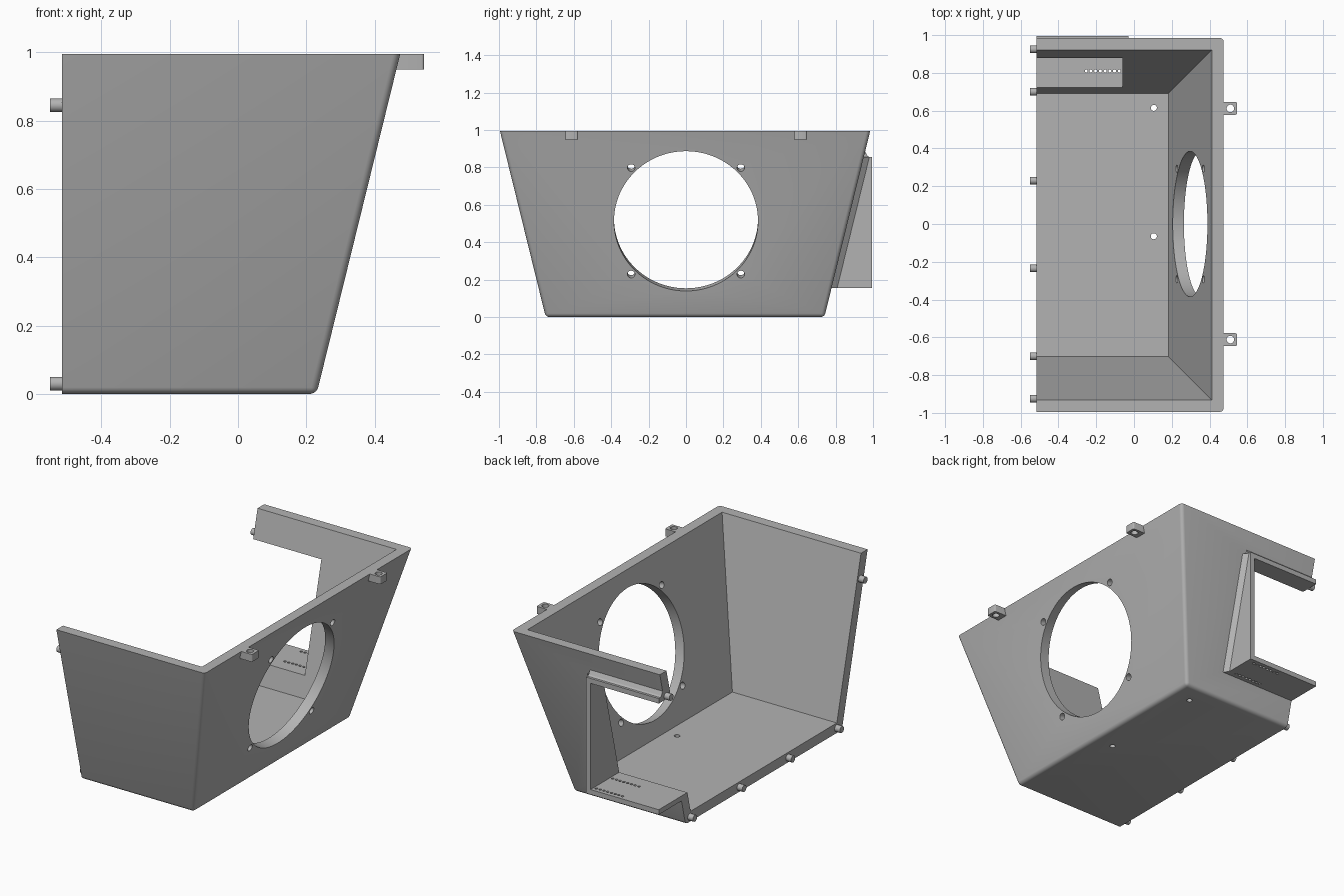
import bpy, bmesh
from math import atan, cos, sin, pi, radians
from mathutils import Vector, Matrix

if "Cube" in bpy.data.objects:
    bpy.data.objects.remove(bpy.data.objects["Cube"])

TOP, SLOPE, END = 0.995, 0.246, -0.515
MID = -0.005          # middle of the box along y

grey = bpy.data.materials.new("plain grey")
grey.use_nodes = True
grey.diffuse_color = (0.45, 0.45, 0.45, 1)
grey.node_tree.nodes["Principled BSDF"].inputs["Base Color"].default_value = (0.45, 0.45, 0.45, 1)


def finish(name, bm):
    bmesh.ops.recalc_face_normals(bm, faces=bm.faces)
    mesh = bpy.data.meshes.new(name)
    bm.to_mesh(mesh)
    bm.free()
    mesh.materials.append(grey)
    obj = bpy.data.objects.new(name, mesh)
    bpy.context.collection.objects.link(obj)
    return obj


def loft(loop_a, loop_b):
    """Closed solid between two loops of equal length."""
    bm = bmesh.new()
    a = [bm.verts.new(p) for p in loop_a]
    b = [bm.verts.new(p) for p in loop_b]
    bm.faces.new(a)
    bm.faces.new(b)
    for i in range(len(a)):
        j = (i + 1) % len(a)
        bm.faces.new((a[i], a[j], b[j], b[i]))
    return bm


def rect(x0, x1, y0, y1, z):
    return [(x0, y0, z), (x1, y0, z), (x1, y1, z), (x0, y1, z)]


def box(x0, x1, y0, y1, z0, z1):
    return loft(rect(x0, x1, y0, y1, z0), rect(x0, x1, y0, y1, z1))


def cylinder(bm, centre, axis, radius, depth, sides=24):
    turn = Vector(axis).to_track_quat('Z', 'Y').to_matrix().to_4x4()
    bmesh.ops.create_cone(bm, cap_ends=True, segments=sides, radius1=radius, radius2=radius,
                          depth=depth, matrix=Matrix.Translation(centre) @ turn)


def activate(obj):
    bpy.ops.object.select_all(action='DESELECT')
    obj.select_set(True)
    bpy.context.view_layer.objects.active = obj


def combine(target, bm, operation):
    tool = finish("tool", bm)
    tool.hide_render = True
    mod = target.modifiers.new("cut", 'BOOLEAN')
    mod.operation, mod.solver, mod.object = operation, 'EXACT', tool
    activate(target)
    bpy.ops.object.modifier_apply(modifier=mod.name)
    bpy.data.objects.remove(tool)


def smooth(obj):
    activate(obj)
    bpy.ops.object.shade_smooth_by_angle(angle=radians(32))


def section(z, inset, x0):
    """Cross-section of the flared tub at height z."""
    half = 0.745 + SLOPE * z - inset
    return rect(x0, 0.23 + SLOPE * z - inset, MID - half, MID + half, z)


def back_wall(z):
    return MID + 0.745 + SLOPE * z


# Flared tub, with rounded corners and bottom edges
bm = loft(section(0, 0, END), section(TOP, 0, END))
edges = [e for e in bm.edges
         if not all(v.co.x < END + 0.01 for v in e.verts)
         and not all(v.co.z > TOP - 0.01 for v in e.verts)]
bmesh.ops.bevel(bm, geom=edges, offset=0.02, segments=5, profile=0.5, affect='EDGES')
shell = finish("enclosure_shell", bm)

# Connector recess frame on the back, with fillets where it meets the wall
SIDE, LOW, HIGH = -0.03, 0.155, 0.855
combine(shell, box(END, SIDE, 0.72, 0.995, LOW, HIGH), 'UNION')
R = 0.03
arc = [(R * (1 - sin(t)), R * (1 - cos(t))) for t in (pi / 2 * i / 5 for i in range(6))]


def side_fillet(z):
    y = back_wall(z)
    return [(SIDE - 0.01, y - 0.01, z), (SIDE - 0.01, y + R, z)] + \
           [(SIDE + u, y + v, z) for u, v in arc] + [(SIDE + R, y - 0.01, z)]


def top_fillet(x):
    y = back_wall(HIGH)
    return [(x, y - 0.01, HIGH - 0.01), (x, y + R, HIGH - 0.01)] + \
           [(x, y + v + SLOPE * u, HIGH + u) for u, v in arc] + [(x, y - 0.01, HIGH + R)]


combine(shell, loft(side_fillet(LOW), side_fillet(HIGH)), 'UNION')
combine(shell, loft(top_fillet(END), top_fillet(SIDE)), 'UNION')

# Hollow interior and recess opening
combine(shell, loft(section(0.06, 0.063, -0.7), section(1.1, 0.063, -0.7)), 'DIFFERENCE')
combine(shell, box(-0.7, -0.06, 0.6, 1.1, LOW + 0.03, HIGH - 0.03), 'DIFFERENCE')

# Large round opening and its four screw holes, square to the sloping wall
tilt = atan(SLOPE)
normal = Vector((cos(tilt), 0, -sin(tilt)))
up = Vector((sin(tilt), 0, cos(tilt)))
centre = Vector((0.23 + SLOPE * 0.513, 0, 0.513))
bm = bmesh.new()
cylinder(bm, centre, normal, 0.385, 0.3, 96)
for sy in (-1, 1):
    for sz in (-1, 1):
        cylinder(bm, centre + up * 0.293 * sz + Vector((0, 0.293 * sy, 0)), normal, 0.02, 0.3)
combine(shell, bm, 'DIFFERENCE')

# Floor holes and two rows of small holes in the recess shelf
bm = bmesh.new()
for y in (0.615, -0.065):
    cylinder(bm, (0.105, y, 0.03), (0, 0, 1), 0.016, 0.2)
for y in (0.81, 0.965):
    for i in range(8):
        cylinder(bm, (-0.253 + 0.025 * i, y, LOW + 0.015), (0, 0, 1), 0.008, 0.08, 12)
combine(shell, bm, 'DIFFERENCE')
smooth(shell)

# Locating pegs along the open edge
pegs = [(y, 0.03) for y in (-0.7, -0.235, 0.23, 0.7)] + [(-0.925, 0.845), (0.925, 0.845)]
for i, (y, z) in enumerate(pegs):
    bm = bmesh.new()
    cylinder(bm, (END - 0.01, y, z), (1, 0, 0), 0.02, 0.05)
    smooth(finish(f"locating_peg_{i + 1}", bm))

# Screw tabs at the rim
for name, y in (("front", -0.612), ("back", 0.612)):
    bm = box(0.44, 0.545, y - 0.034, y + 0.034, 0.95, TOP)
    outer = [e for e in bm.edges if all(v.co.x > 0.5 for v in e.verts)
             and abs(e.verts[0].co.z - e.verts[1].co.z) > 0.01]
    bmesh.ops.bevel(bm, geom=outer, offset=0.008, segments=3, profile=0.5, affect='EDGES')
    tab = finish(f"{name}_screw_tab", bm)
    bm = bmesh.new()
    cylinder(bm, (0.51, y, 0.97), (0, 0, 1), 0.02, 0.2)
    combine(tab, bm, 'DIFFERENCE')
    smooth(tab)
